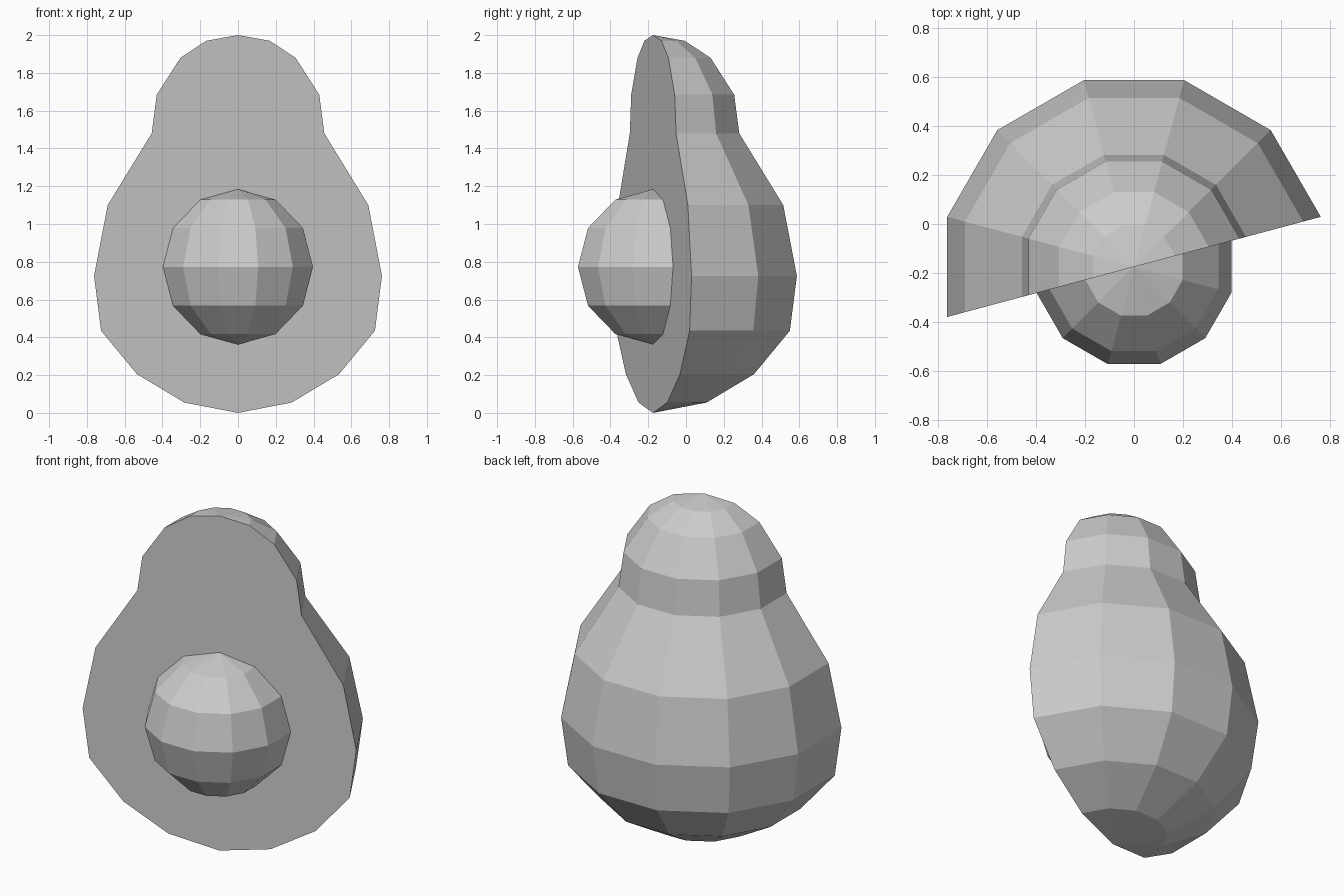
import bpy, bmesh
from math import radians, cos
from mathutils import Matrix, Vector

cube = bpy.data.objects.get("Cube")
if cube:
    bpy.data.objects.remove(cube, do_unlink=True)

TURN = radians(15)      # the cut plane is turned about the upright axis
AXIS_Y = -0.175         # the upright axis lies in the cut plane

grey = bpy.data.materials.new("plain_grey")
grey.use_nodes = True
COLOUR = (0.6, 0.6, 0.6, 1)
grey.diffuse_color = COLOUR
grey.node_tree.nodes["Principled BSDF"].inputs["Base Color"].default_value = COLOUR


def half_revolve(name, profile, start):
    """Spin a profile of (radius, height) half a turn and close its flat side."""
    bm = bmesh.new()
    verts = [bm.verts.new((r, 0, z)) for r, z in profile]
    edges = [bm.edges.new(pair) for pair in zip(verts, verts[1:])]
    bmesh.ops.spin(bm, geom=verts + edges, cent=(0, 0, 0), axis=(0, 0, 1),
                   angle=radians(180), steps=6)
    bmesh.ops.remove_doubles(bm, verts=bm.verts, dist=0.001)
    rim = [e for e in bm.edges if e.is_boundary]
    bmesh.ops.contextual_create(bm, geom=rim)
    bmesh.ops.recalc_face_normals(bm, faces=bm.faces)
    mesh = bpy.data.meshes.new(name)
    bm.transform(Matrix.Translation((0, AXIS_Y, 0)) @ Matrix.Rotation(start, 4, 'Z'))
    bm.to_mesh(mesh)
    bm.free()
    mesh.materials.append(grey)
    obj = bpy.data.objects.new(name, mesh)
    bpy.context.collection.objects.link(obj)
    return obj


# Halved fruit: pear-shaped back with a flat cut front
half_widths = [(0, 0), (0.285, 0.055), (0.535, 0.205), (0.725, 0.435), (0.762, 0.725),
               (0.69, 1.10), (0.457, 1.48), (0.43, 1.685), (0.305, 1.88),
               (0.168, 1.97), (0, 2)]
half_revolve("fruit_half", [(w / cos(TURN), z) for w, z in half_widths], TURN)

# Stone: half ball standing out of the cut face
RADIUS, CENTRE_Z = 0.411, 0.773
arc = [Vector((0, -RADIUS)) @ Matrix.Rotation(radians(-30 * i), 2) for i in range(7)]
half_revolve("stone", [(abs(p.x), CENTRE_Z + p.y) for p in arc], TURN + radians(180))
